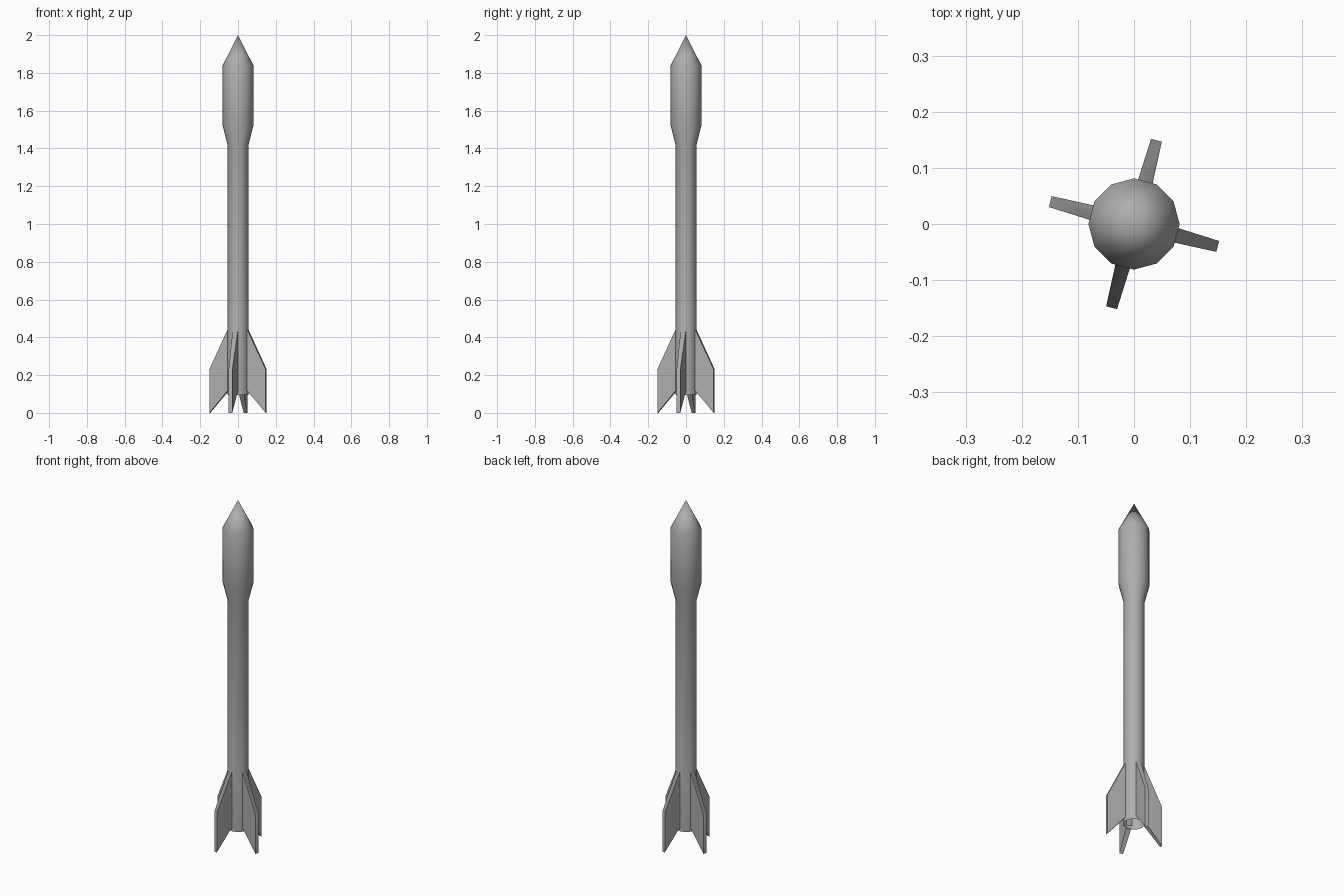
import bpy, bmesh, math

if "Cube" in bpy.data.objects:
    bpy.data.objects.remove(bpy.data.objects["Cube"])

SIDES = 12
PROFILE = [(0.056, 0.095), (0.056, 0.117), (0.056, 0.44), (0.056, 1.42),
           (0.0813, 1.52), (0.0813, 1.84)]
FIN_BAND = 1                # profile segment the fins grow from
FIN_SIDES = (2, 5, 8, 11)   # facets that carry a fin
TIP_R, TIP_HALF, TIP_LOW, TIP_HIGH = 0.1545, 0.01, 0.0, 0.23

bm = bmesh.new()

# Turned body: tube, flare and wide head
rings = []
for r, z in PROFILE:
    angles = [2 * math.pi * i / SIDES for i in range(SIDES)]
    rings.append([bm.verts.new((r * math.cos(a), r * math.sin(a), z)) for a in angles])


def add_fin(a, b, c, d, angle):
    """Replace one facet (a, b low; c, d high) with a tapered swept fin."""
    ca, sa = math.cos(angle), math.sin(angle)

    def tip(side, z):
        return bm.verts.new((TIP_R * ca - side * sa, TIP_R * sa + side * ca, z))

    root = [a, b, c, d]
    end = [tip(-TIP_HALF, TIP_LOW), tip(TIP_HALF, TIP_LOW),
           tip(TIP_HALF, TIP_HIGH), tip(-TIP_HALF, TIP_HIGH)]
    for k in range(4):
        n = (k + 1) % 4
        bm.faces.new((root[k], root[n], end[n], end[k]))
    bm.faces.new(end)


for band, (lo, hi) in enumerate(zip(rings, rings[1:])):
    for i in range(SIDES):
        j = (i + 1) % SIDES
        quad = (lo[i], lo[j], hi[j], hi[i])
        if band == FIN_BAND and i in FIN_SIDES:
            add_fin(*quad, 2 * math.pi * (i + 0.5) / SIDES)
        else:
            bm.faces.new(quad)

# Pointed nose; the tail stays open
nose = bm.verts.new((0, 0, 2))
for i in range(SIDES):
    bm.faces.new((rings[-1][i], rings[-1][(i + 1) % SIDES], nose))

bmesh.ops.recalc_face_normals(bm, faces=bm.faces[:])
mesh = bpy.data.meshes.new("finned_rocket")
bm.to_mesh(mesh)
bm.free()
rocket = bpy.data.objects.new("finned_rocket", mesh)
bpy.context.collection.objects.link(rocket)

# Dark grey finish
grey = bpy.data.materials.new("dark_grey")
grey.diffuse_color = (0.42, 0.42, 0.42, 1)
grey.use_nodes = True
grey.node_tree.nodes["Principled BSDF"].inputs["Base Color"].default_value = grey.diffuse_color
mesh.materials.append(grey)

# Smooth round body, crisp fins
bpy.context.view_layer.objects.active = rocket
rocket.select_set(True)
bpy.ops.object.shade_smooth_by_angle(angle=math.radians(35))
